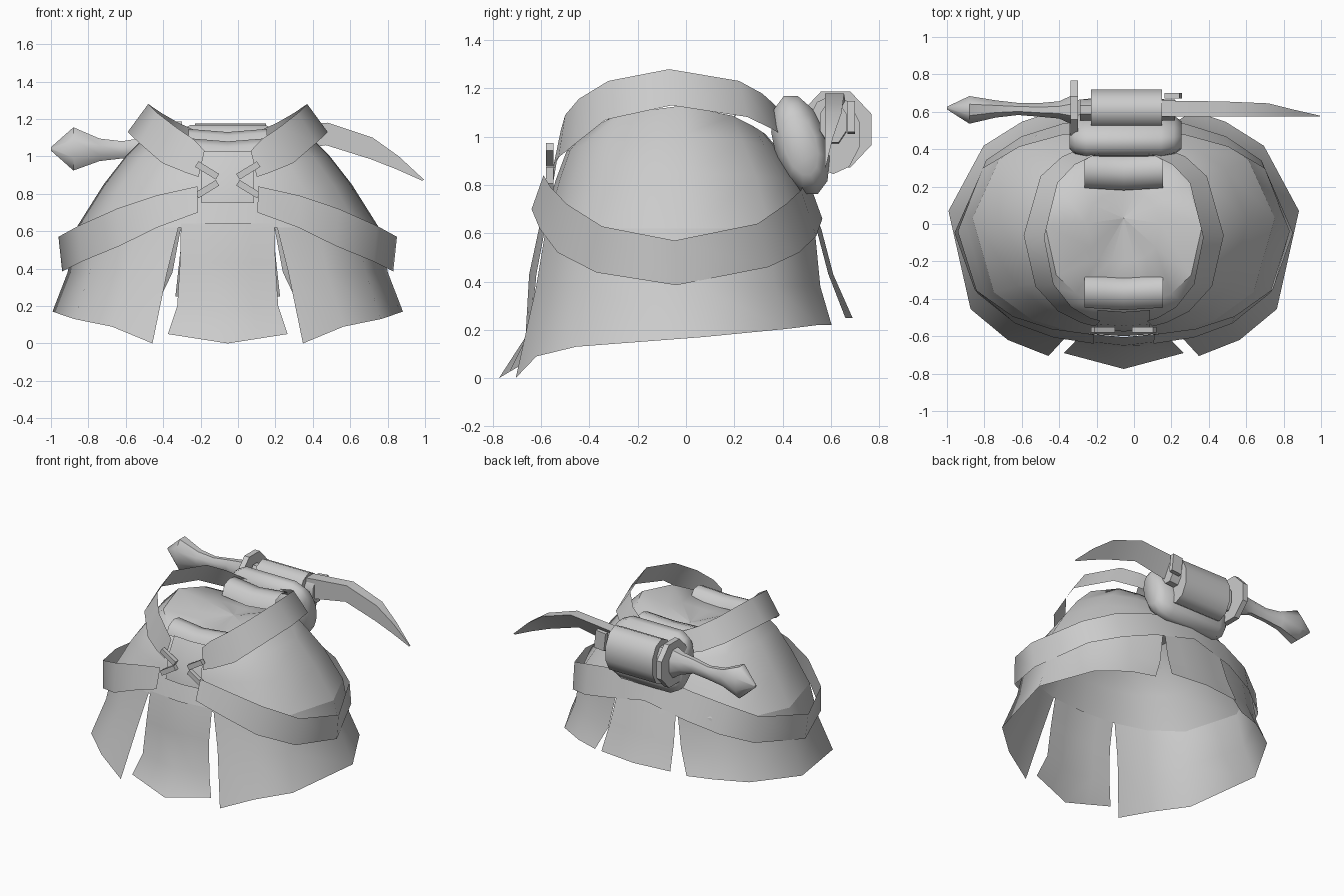
import bpy, math
from mathutils import Vector

if "Cube" in bpy.data.objects:
    bpy.data.objects.remove(bpy.data.objects["Cube"])

CX = -0.055
grey = bpy.data.materials.new("plain grey")
grey.use_nodes = True
grey.diffuse_color = (0.6, 0.6, 0.6, 1)
grey.node_tree.nodes["Principled BSDF"].inputs["Base Color"].default_value = (0.6, 0.6, 0.6, 1)


def finish(name, verts, faces, angle=50):
    me = bpy.data.meshes.new(name)
    me.from_pydata(verts, [], faces)
    me.materials.append(grey)
    ob = bpy.data.objects.new(name, me)
    bpy.context.collection.objects.link(ob)
    bpy.ops.object.select_all(action='DESELECT')
    ob.select_set(True)
    bpy.context.view_layer.objects.active = ob
    bpy.ops.object.shade_smooth_by_angle(angle=math.radians(angle))


def loft(name, rows, close=False, cap=False, angle=50):
    """Skin equal-length rows of points into a sheet or tube."""
    n = len(rows[0])
    verts = [p for r in rows for p in r]
    faces = []
    for i in range(len(rows) - 1):
        for j in range(n if close else n - 1):
            k = (j + 1) % n
            faces.append((i * n + j, i * n + k, (i + 1) * n + k, (i + 1) * n + j))
    if cap:
        faces.append(tuple(range(n))[::-1])
        faces.append(tuple((len(rows) - 1) * n + j for j in range(n)))
    finish(name, verts, faces, angle)


def ring(deg, rx, yf, yb, z):
    """Point on a squarish oval; 0 degrees is the front, 90 is +x."""
    a = math.radians(deg)
    s, c = math.sin(a), math.cos(a)
    x = CX + rx * math.copysign(abs(s) ** 0.87, s)
    mid, ry = (yf + yb) / 2, (yb - yf) / 2
    return (x, mid - ry * math.copysign(abs(c) ** 0.87, c), z)


def lerp(table, v):
    for (a, p), (b, q) in zip(table, table[1:]):
        if v <= b:
            return p + (q - p) * max(0, (v - a) / (b - a))
    return table[-1][1]


def saddle(deg, side, end):
    s = math.sin(math.radians(deg)) ** 2
    return side * s + end * (1 - s)


# Upper body: full rings narrowing to a saddle-shaped top
waist = [16, 34, 57, 94, 127, 147, 165]
around = [0] + waist + [180] + [360 - a for a in reversed(waist)]
levels = [(0.81, -0.6, 0.55, 0.62, 0.62), (0.665, -0.54, 0.47, 0.85, 0.82),
          (0.54, -0.495, 0.39, 1.01, 0.94), (0.42, -0.43, 0.33, 1.13, 1.01),
          (0.2, -0.2, 0.17, 1.09, 1.02), (0.001, 0.03, 0.032, 1.03, 1.03)]
loft("skirt_top", [[ring(a, rx, yf, yb, saddle(a, zs, ze)) for a in around]
                   for rx, yf, yb, zs, ze in levels], close=True)

# Side panels, open at the front and back slits
hem = [(22, 0.0), (38, 0.09), (58, 0.13), (98, 0.17), (145, 0.22)]
for side, name in ((1, "left_panel"), (-1, "right_panel")):
    rows = []
    for rx, yf, yb, z, angs in ((0.81, -0.6, 0.55, 0.62, waist),
                                (0.86, -0.65, 0.58, 0.38, [19, 35, 57, 96, 128, 147, 163]),
                                (0.945, -0.75, 0.64, None, [22, 38, 58, 98, 130, 148, 160])):
        rows.append([ring(side * a, rx, yf, yb, lerp(hem, a) if z is None else z) for a in angs])
    loft(name, rows)


# Hanging cloths in front and behind; each row is y, z, half width, tip y, tip z
def cloth(name, rows):
    loft(name, [[(CX - w, y, z), (CX - w / 2, (y + ty) / 2, (z + tz) / 2), (CX, ty, tz),
                 (CX + w / 2, (y + ty) / 2, (z + tz) / 2), (CX + w, y, z)]
                for y, z, w, ty, tz in rows])


cloth("front_cloth", [(-0.58, 0.64, 0.25, -0.605, 0.64), (-0.62, 0.43, 0.255, -0.65, 0.43),
                      (-0.64, 0.2, 0.27, -0.665, 0.17), (-0.69, 0.05, 0.32, -0.775, 0.0)])
cloth("back_cloth", [(0.46, 0.8, 0.2, 0.48, 0.8), (0.54, 0.62, 0.24, 0.56, 0.62),
                     (0.59, 0.43, 0.26, 0.61, 0.43), (0.66, 0.25, 0.28, 0.69, 0.25)])
cloth("front_patch", [(-0.56, 0.75, 0.14, -0.575, 0.75), (-0.535, 0.9, 0.14, -0.545, 0.9),
                      (-0.46, 1.03, 0.14, -0.47, 1.03)])

# Cloth rolled over the waist at front and back
for name, path in (("front_fold", ((-0.46, 1.0), (-0.44, 1.05), (-0.38, 1.08), (-0.32, 1.07), (-0.29, 1.02))),
                   ("back_fold", ((0.36, 1.08), (0.33, 1.12), (0.27, 1.13), (0.21, 1.11), (0.18, 1.04)))):
    loft(name, [[(CX + w, y + abs(w) * 0.06, z + abs(w) * 0.08) for w in (-0.21, -0.1, 0, 0.1, 0.21)]
                for y, z in path])


# Belts: draped strips, open at the front where the laces are
def belt(name, start, top, bottom, top_z, bottom_z):
    angs = [start, 22, 38, 60, 90, 126, 145, 162, 180]
    angs += [360 - a for a in reversed(angs[:-1])]
    loft(name, [[ring(a, *oval, lerp(zs, min(a, 360 - a))) for a in angs]
                for oval, zs in ((top, top_z), (bottom, bottom_z))])


belt("lower_belt", 8, (0.905, -0.595, 0.5), (0.885, -0.645, 0.565),
     [(8, 0.84), (22, 0.79), (38, 0.72), (62, 0.62), (90, 0.57), (126, 0.64), (145, 0.72), (180, 0.84)],
     [(8, 0.7), (22, 0.62), (38, 0.52), (62, 0.43), (90, 0.385), (126, 0.46), (145, 0.52), (180, 0.66)])
belt("upper_belt", 14, (0.425, -0.53, 0.39), (0.535, -0.56, 0.44),
     [(14, 1.03), (22, 1.09), (53, 1.22), (90, 1.28), (127, 1.23), (162, 1.13), (180, 1.1)],
     [(14, 0.89), (37, 0.96), (62, 1.08), (90, 1.13), (120, 1.1), (140, 1.04), (180, 0.96)])


def box(name, centre, size, turn=0):
    c, s = math.cos(turn), math.sin(turn)
    rows = []
    for dx in (-0.5, 0.5):
        row = []
        for dy, dz in ((-0.5, -0.5), (0.5, -0.5), (0.5, 0.5), (-0.5, 0.5)):
            x, z = dx * size[0], dz * size[2]
            row.append(Vector(centre) + Vector((x * c - z * s, dy * size[1], x * s + z * c)))
        rows.append(row)
    loft(name, rows, close=True, cap=True, angle=30)


# Crossed laces between the belts
for side in (-1, 1):
    for z, tilt in ((0.925, 0.55), (0.825, -0.55)):
        box("lace", (CX + side * 0.11, -0.565, z), (0.13, 0.03, 0.035), side * tilt)


# Tubes along x for the pouch, roll and knife; each row is x, y, z, y radius, z radius
def tube(name, rows, n=10, angle=50, lean=0):
    pts = []
    for x, y, z, ry, rz in rows:
        turns = [2 * math.pi * (j + 0.5) / n for j in range(n)]
        pts.append([(x, y + ry * math.cos(t) - lean * rz * math.sin(t), z + rz * math.sin(t)) for t in turns])
    loft(name, pts, close=True, cap=True, angle=angle)


tube("pouch", [(CX + dx, 0.475, 0.965, 0.115 * k, 0.21 * k)
               for dx, k in ((-0.29, 0.6), (-0.26, 0.85), (-0.2, 1), (0.2, 1), (0.27, 0.85), (0.31, 0.6))],
     12, 70, lean=0.2)
tube("sheath_roll", [(-0.23, 0.61, 1.01, 0.115, 0.165), (0.15, 0.61, 1.01, 0.115, 0.165)], 10)
tube("sheath_collar", [(-0.29, 0.61, 1.03, 0.06, 0.1), (0.22, 0.61, 1.06, 0.06, 0.09)], 8)
box("sheath_tab", (0.21, 0.685, 1.08), (0.08, 0.03, 0.13), 0.1)
tube("knife_guard", [(-0.34, 0.62, 1.03, 0.16, 0.17), (-0.3, 0.62, 1.03, 0.16, 0.17)], 8, 30)
tube("knife_handle", [(-1.0, 0.62, 1.04, 0.008, 0.01), (-0.88, 0.61, 1.04, 0.08, 0.125),
                      (-0.74, 0.615, 1.035, 0.05, 0.065), (-0.62, 0.615, 1.035, 0.035, 0.05),
                      (-0.5, 0.61, 1.05, 0.04, 0.055), (-0.4, 0.61, 1.04, 0.05, 0.08),
                      (-0.32, 0.61, 1.03, 0.09, 0.12)], 8)

# Curved blade: wedge section with a thick spine
loft("knife_blade", [[(x, 0.575, zt), (x, 0.575 + t, zt), (x - 0.01, 0.575, zb)]
                     for x, zt, zb, t in ((0.15, 1.15, 1.0, 0.085), (0.48, 1.18, 1.06, 0.08),
                                          (0.72, 1.1, 0.985, 0.07), (0.86, 1.0, 0.93, 0.035),
                                          (0.995, 0.875, 0.87, 0.004))], close=True, cap=True, angle=30)
